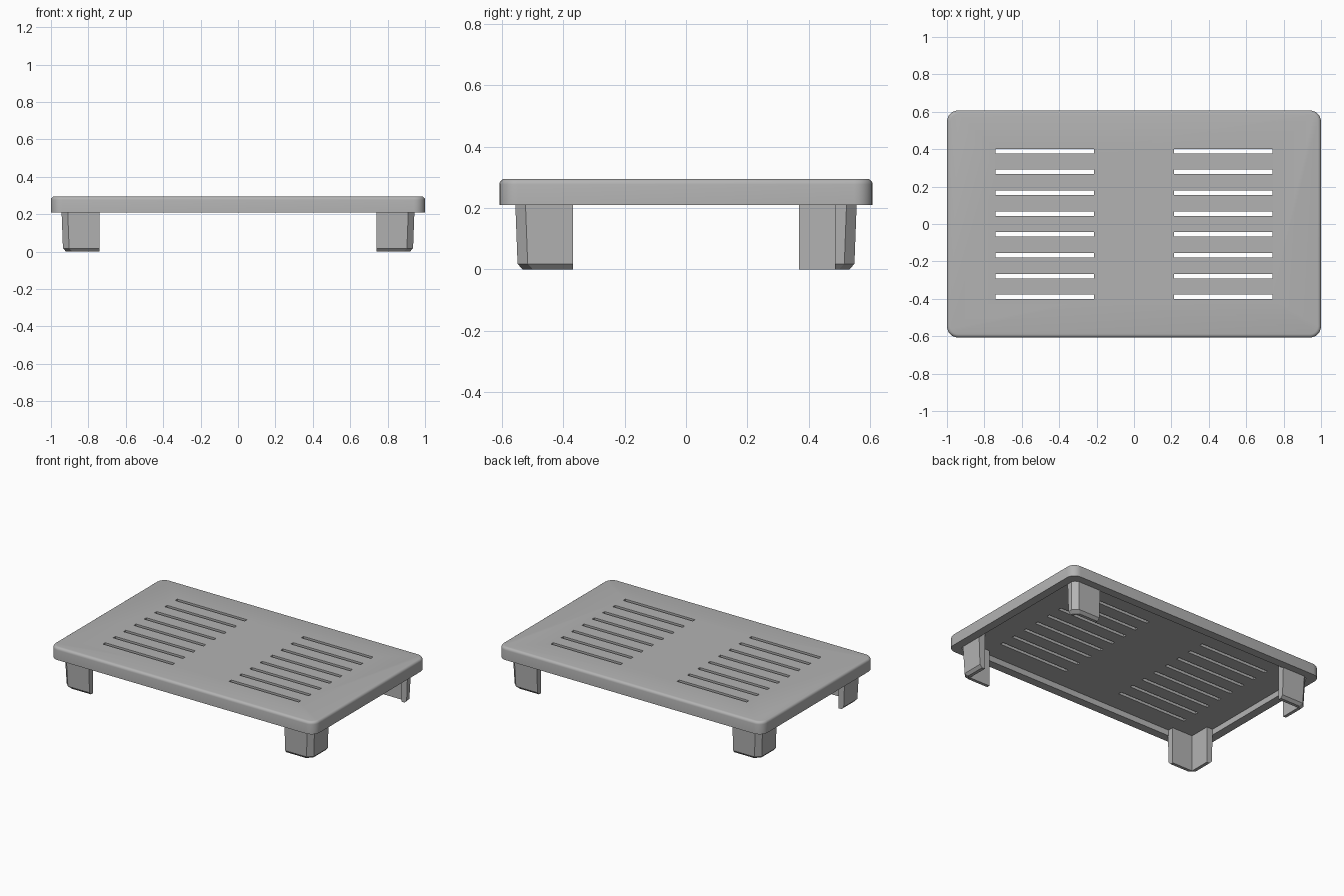
import bpy
import bmesh
import math

cube = bpy.data.objects.get("Cube")
if cube:
    bpy.data.objects.remove(cube, do_unlink=True)

grey = bpy.data.materials.new("matte_grey")
grey.use_nodes = True
colour = (0.45, 0.45, 0.45, 1)
grey.diffuse_color = colour
grey.node_tree.nodes["Principled BSDF"].inputs["Base Color"].default_value = colour

HALF_X, HALF_Y = 1.0, 0.607
RIM_Z, FLOOR_Z, TOP_Z = 0.21, 0.25, 0.295


def loft(name, rings):
    """Closed solid through rings of equal point count."""
    bm = bmesh.new()
    loops = [[bm.verts.new(p) for p in ring] for ring in rings]
    n = len(loops[0])
    for a, b in zip(loops, loops[1:]):
        for i in range(n):
            j = (i + 1) % n
            bm.faces.new((a[i], a[j], b[j], b[i]))
    bm.faces.new(loops[0])
    bm.faces.new(loops[-1])
    bmesh.ops.recalc_face_normals(bm, faces=bm.faces)
    mesh = bpy.data.meshes.new(name)
    bm.to_mesh(mesh)
    bm.free()
    obj = bpy.data.objects.new(name, mesh)
    bpy.context.collection.objects.link(obj)
    mesh.materials.append(grey)
    return obj


def rounded_rect(inset, z, steps=6):
    r = max(0.06 - inset, 0.025)
    cx, cy = HALF_X - inset - r, HALF_Y - inset - r
    points = []
    for q, (sx, sy) in enumerate(((1, 1), (-1, 1), (-1, -1), (1, -1))):
        for k in range(steps + 1):
            a = (q + k / steps) * math.pi / 2
            points.append((sx * cx + r * math.cos(a), sy * cy + r * math.sin(a), z))
    return points


# Tray: recessed underside, rim, straight wall and rounded upper edge
FILLET = 0.018
rings = [rounded_rect(0.058, FLOOR_Z), rounded_rect(0.058, RIM_Z),
         rounded_rect(0, RIM_Z)]
for k in range(5):
    a = k / 4 * math.pi / 2
    rings.append(rounded_rect(FILLET * (1 - math.cos(a)),
                              TOP_Z - FILLET * (1 - math.sin(a))))
tray = loft("tray", rings)

# Two columns of ventilation slots cut through the tray
bm = bmesh.new()
for side in (-1, 1):
    for row in range(8):
        made = bmesh.ops.create_cube(bm, size=1)["verts"]
        bmesh.ops.scale(bm, vec=(0.527, 0.024, 0.3), verts=made)
        bmesh.ops.translate(bm, vec=(side * 0.477, (row - 3.5) * 0.1115, 0.27), verts=made)
mesh = bpy.data.meshes.new("slot_cutter")
bm.to_mesh(mesh)
bm.free()
cutter = bpy.data.objects.new("slot_cutter", mesh)
cutter.hide_render = True
bpy.context.collection.objects.link(cutter)
mesh.materials.append(grey)
bpy.context.view_layer.objects.active = tray
mod = tray.modifiers.new("slots", "BOOLEAN")
mod.object = cutter
mod.operation = "DIFFERENCE"
mod.solver = "EXACT"
bpy.ops.object.modifier_apply(modifier=mod.name)
bpy.data.objects.remove(cutter, do_unlink=True)

for o in bpy.context.selected_objects:
    o.select_set(False)
tray.select_set(True)
bpy.ops.object.shade_smooth_by_angle(angle=math.radians(35))


# Legs: tapered L-shaped corner brackets with a bevelled foot
def leg(name, sx, sy, end_y):
    def section(inset, z):
        x, y, c = 0.945 - inset, 0.557 - inset, 0.033
        outline = [(0.74, y), (x - c, y), (x, y - c), (x, end_y),
                   (0.897, end_y), (0.897, 0.51), (0.74, 0.51)]
        return [(sx * px, sy * py, z) for px, py in outline]
    loft(name, [section(0.026, 0), section(0.009, 0.018), section(0, FLOOR_Z + 0.01)])


leg("front_left_leg", 1, -1, 0.367)
leg("front_right_leg", -1, -1, 0.367)
leg("back_right_leg", -1, 1, 0.367)
leg("back_left_leg", 1, 1, 0.485)  # one arm cut short
